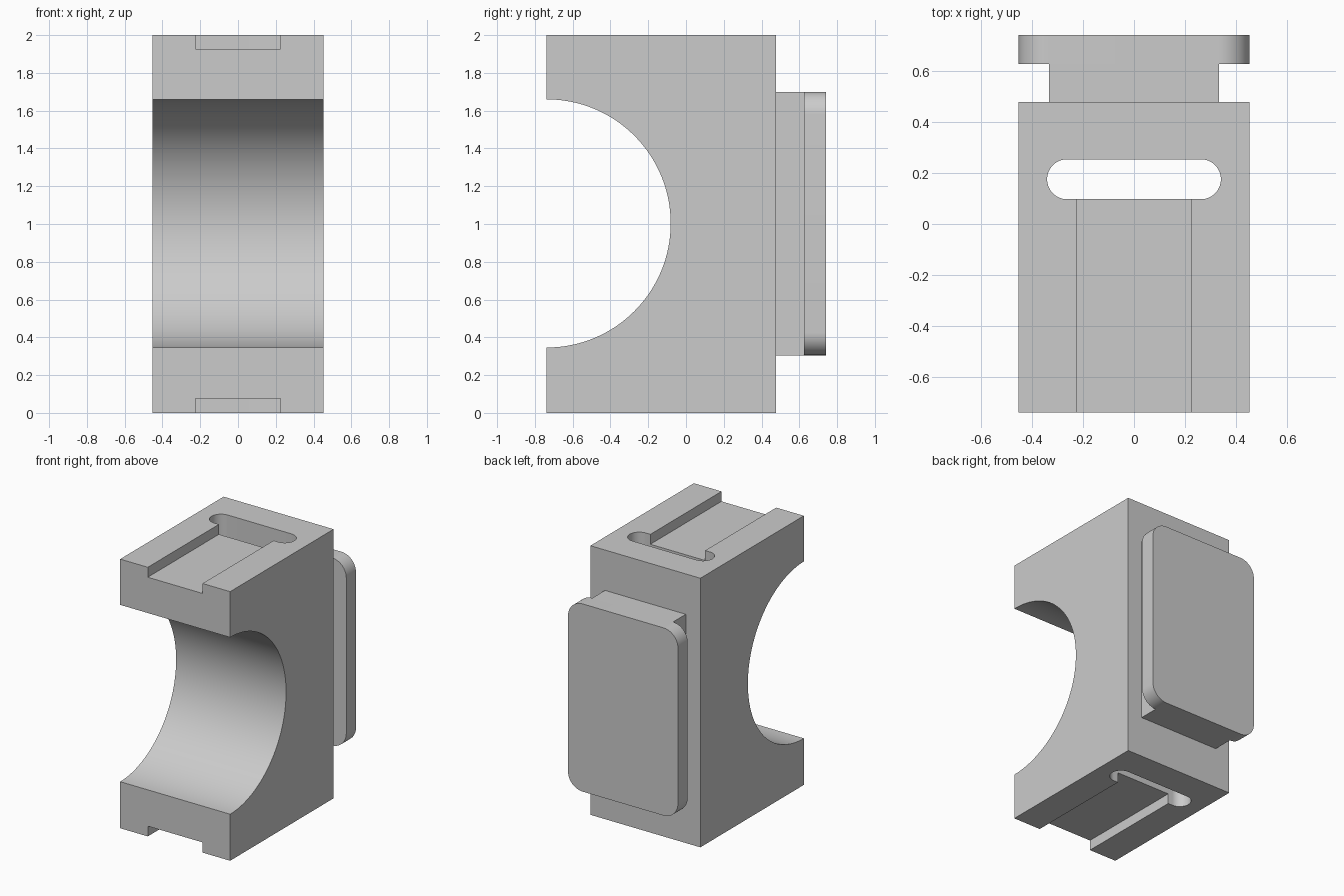
import bpy, bmesh, math
from mathutils import Vector

cube = bpy.data.objects.get("Cube")
if cube:
    bpy.data.objects.remove(cube, do_unlink=True)

grey = bpy.data.materials.new("plain_grey")
grey.use_nodes = True
grey.diffuse_color = (0.6, 0.6, 0.6, 1)
grey.node_tree.nodes["Principled BSDF"].inputs["Base Color"].default_value = (0.6, 0.6, 0.6, 1)

HALF_W = 0.452
FRONT, REAR = -0.738, 0.477
PLATE_Z = (0.305, 1.70)


def prism(name, points, direction):
    """Extrude a closed outline of 3D points along a direction."""
    bm = bmesh.new()
    face = bm.faces.new([bm.verts.new(p) for p in points])
    ext = bmesh.ops.extrude_face_region(bm, geom=[face])
    moved = [g for g in ext["geom"] if isinstance(g, bmesh.types.BMVert)]
    bmesh.ops.translate(bm, verts=moved, vec=Vector(direction))
    bmesh.ops.recalc_face_normals(bm, faces=bm.faces)
    mesh = bpy.data.meshes.new(name)
    bm.to_mesh(mesh)
    bm.free()
    mesh.materials.append(grey)
    obj = bpy.data.objects.new(name, mesh)
    bpy.context.collection.objects.link(obj)
    return obj


def box(name, x, y, z):
    outline = [(x[0], y[0], z[0]), (x[1], y[0], z[0]), (x[1], y[1], z[0]), (x[0], y[1], z[0])]
    return prism(name, outline, (0, 0, z[1] - z[0]))


def rounded_rect(half_u, half_v, radius, steps=16):
    """Rounded rectangle outline centred on the origin."""
    pts = []
    for i, (su, sv) in enumerate([(1, 1), (-1, 1), (-1, -1), (1, -1)]):
        for k in range(steps + 1):
            a = math.pi / 2 * (i + k / steps)
            p = (su * (half_u - radius) + radius * math.cos(a),
                 sv * (half_v - radius) + radius * math.sin(a))
            if not pts or math.dist(p, pts[-1]) > 1e-4:
                pts.append(p)
    return pts


def activate(obj):
    bpy.ops.object.select_all(action='DESELECT')
    obj.select_set(True)
    bpy.context.view_layer.objects.active = obj


def cut(target, cutter):
    mod = target.modifiers.new("cut", 'BOOLEAN')
    mod.operation = 'DIFFERENCE'
    mod.solver = 'EXACT'
    mod.object = cutter
    activate(target)
    bpy.ops.object.modifier_apply(modifier=mod.name)
    bpy.data.objects.remove(cutter, do_unlink=True)


# Block with a half-round recess in the front
radius, mid_z, segments = 0.657, 1.003, 64
profile = [(FRONT, 0), (REAR, 0), (REAR, 2), (FRONT, 2)]
for k in range(segments + 1):
    a = math.pi * (0.5 - k / segments)
    profile.append((FRONT + radius * math.cos(a), mid_z + radius * math.sin(a)))
body = prism("clamp_body", [(-HALF_W, y, z) for y, z in profile], (2 * HALF_W, 0, 0))

# Strap slot through the full height
slot_y = 0.175
slot = [(u, slot_y + v, -0.1) for u, v in rounded_rect(0.34, 0.078, 0.0775)]
cut(body, prism("slot_cutter", slot, (0, 0, 2.2)))

# Strap grooves from the slot to the front, top and bottom
for z in ((-0.1, 0.076), (1.926, 2.1)):
    cut(body, box("groove_cutter", (-0.225, 0.225), (-1, slot_y), z))

# Neck and rounded plate on the back
neck = box("mount_neck", (-0.332, 0.332), (REAR, 0.626), PLATE_Z)
plate_mid = sum(PLATE_Z) / 2
plate_outline = rounded_rect(HALF_W, (PLATE_Z[1] - PLATE_Z[0]) / 2, 0.12)
plate = prism("mount_plate", [(u, 0.626, plate_mid + v) for u, v in plate_outline], (0, 0.114, 0))

for obj in (body, neck, plate):
    activate(obj)
    bpy.ops.object.shade_smooth_by_angle(angle=math.radians(30))
